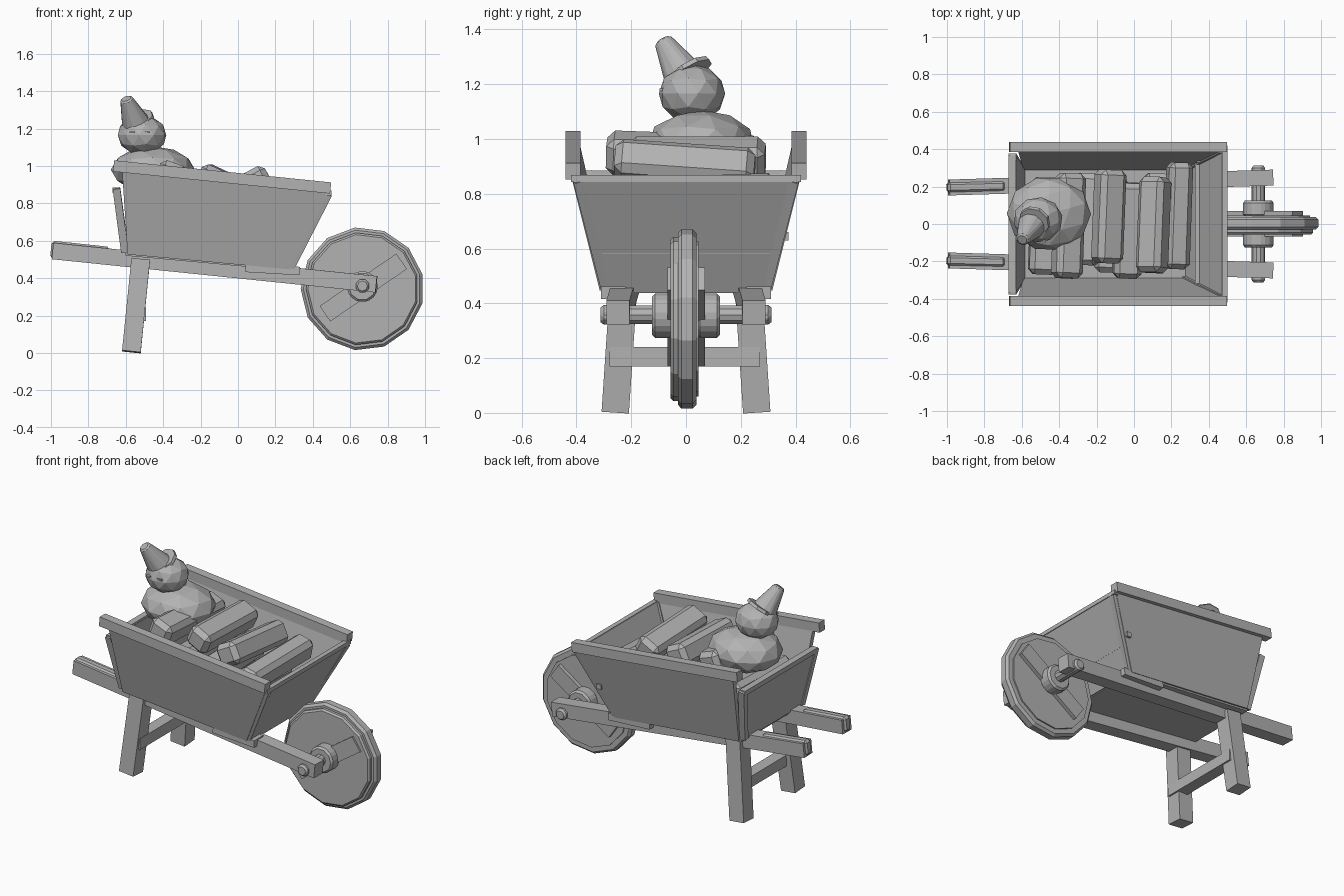
import bpy, bmesh, math
from mathutils import Vector, Matrix

old = bpy.data.objects.get("Cube")
if old:
    bpy.data.objects.remove(old, do_unlink=True)

grey = bpy.data.materials.new("plain_grey")
grey.use_nodes = True
grey.diffuse_color = (0.45, 0.45, 0.45, 1)
bsdf = grey.node_tree.nodes["Principled BSDF"]
bsdf.inputs["Base Color"].default_value = grey.diffuse_color
bsdf.inputs["Roughness"].default_value = 0.8

X, Y, Z = Vector((1, 0, 0)), Vector((0, 1, 0)), Vector((0, 0, 1))
SIDES = ((1, "left"), (-1, "right"))


def finish(name, bm, bevel=0):
    bmesh.ops.recalc_face_normals(bm, faces=bm.faces)
    mesh = bpy.data.meshes.new(name)
    bm.to_mesh(mesh)
    bm.free()
    mesh.materials.append(grey)
    ob = bpy.data.objects.new(name, mesh)
    bpy.context.collection.objects.link(ob)
    if bevel:
        mod = ob.modifiers.new("edge_chamfer", "BEVEL")
        mod.width = bevel
        mod.segments = 1
    return ob


def frame(p, q, up=Z, roll=0):
    """Matrix whose x axis runs from p to q, centred between them."""
    p, q = Vector(p), Vector(q)
    d = (q - p).normalized()
    side = up.cross(d).normalized()
    m = Matrix((d, side, d.cross(side))).transposed().to_4x4()
    return Matrix.Translation((p + q) / 2) @ m @ Matrix.Rotation(math.radians(roll), 4, "X")


def bar(name, p, q, w, h, bevel=0, up=Z, roll=0):
    bm = bmesh.new()
    length = (Vector(q) - Vector(p)).length
    bmesh.ops.create_cube(bm, size=1)
    bm.transform(frame(p, q, up, roll) @ Matrix.Diagonal((length, w, h, 1)))
    return finish(name, bm, bevel)


def rod(name, p, q, r1, r2, sides=10, bevel=0, up=Z):
    bm = bmesh.new()
    length = (Vector(q) - Vector(p)).length
    bmesh.ops.create_cone(bm, cap_ends=True, segments=sides, radius1=r1,
                          radius2=r2, depth=length)
    bm.transform(frame(p, q, up) @ Matrix.Rotation(math.pi / 2, 4, "Y"))
    return finish(name, bm, bevel)


def panel(name, corners, t):
    """Flat board: a quad thickened evenly about its plane."""
    c = [Vector(v) for v in corners]
    n = (c[1] - c[0]).cross(c[3] - c[0]).normalized() * t / 2
    bm = bmesh.new()
    a = [bm.verts.new(v - n) for v in c]
    b = [bm.verts.new(v + n) for v in c]
    bm.faces.new(a)
    bm.faces.new(b)
    for i in range(4):
        j = (i + 1) % 4
        bm.faces.new((a[i], a[j], b[j], b[i]))
    return finish(name, bm)


def ball(name, centre, size, turn=0):
    bm = bmesh.new()
    bmesh.ops.create_icosphere(bm, subdivisions=2, radius=1)
    bm.transform(Matrix.Translation(centre) @ Matrix.Diagonal((*size, 1))
                 @ Matrix.Rotation(turn, 4, "Z"))
    return finish(name, bm)


# Frame: shafts, grips, legs and the wedges under the tray
for s, side in SIDES:
    bar(side + "_shaft", (-0.99, s * 0.195, 0.545), (0.74, s * 0.248, 0.367), 0.085, 0.088)
    bar(side + "_grip", (-1.0, s * 0.195, 0.553), (-0.69, s * 0.203, 0.52), 0.06, 0.095, 0.015)
    bar(side + "_leg", (-0.52, s * 0.225, 0.5), (-0.57, s * 0.258, 0.006), 0.1, 0.1, up=X)
    bar(side + "_wedge", (0.04, s * 0.265, 0.455), (0.33, s * 0.265, 0.438), 0.09, 0.045)
bar("leg_crossbar", (-0.53, -0.28, 0.205), (-0.53, 0.27, 0.205), 0.075, 0.07)

# Tray: floor, flared walls, rails and corner battens
panel("tray_floor", ((-0.6, -0.3, 0.535), (0.28, -0.3, 0.455),
                     (0.28, 0.3, 0.455), (-0.6, 0.3, 0.535)), 0.03)
for s, side in SIDES:
    panel(side + "_wall", ((-0.59, s * 0.3, 0.53), (0.28, s * 0.3, 0.45),
                           (0.49, s * 0.405, 0.87), (-0.62, s * 0.405, 0.99)), 0.03)
    bar(side + "_rail", (-0.665, s * 0.412, 1.0), (0.495, s * 0.412, 0.882), 0.055, 0.06)
    bar(side + "_front_batten", (0.48, s * 0.395, 0.85), (0.28, s * 0.295, 0.46), 0.035, 0.045, up=X)
    bar(side + "_back_batten", (-0.65, s * 0.36, 0.88), (-0.605, s * 0.285, 0.54), 0.035, 0.04, up=X)
panel("front_wall", ((0.28, -0.3, 0.445), (0.28, 0.3, 0.445),
                     (0.485, 0.41, 0.855), (0.485, -0.41, 0.855)), 0.03)
panel("back_wall", ((-0.6, -0.295, 0.54), (-0.6, 0.295, 0.54),
                    (-0.645, 0.36, 0.87), (-0.645, -0.36, 0.87)), 0.035)
bar("front_lip", (0.485, -0.42, 0.855), (0.485, 0.42, 0.855), 0.03, 0.025)
bar("back_lip", (-0.65, -0.365, 0.87), (-0.65, 0.365, 0.87), 0.04, 0.03)
bar("front_inner_cleat", (0.345, -0.33, 0.6), (0.345, 0.33, 0.6), 0.04, 0.04)
bar("side_peg", (0.35, 0.33, 0.645), (0.35, 0.375, 0.645), 0.03, 0.03)

# Wheel with a tyre, planked disc, hub and axle
WX, WZ = 0.665, 0.343


def wheel_rod(name, y0, y1, r, sides, bevel=0, z=WZ):
    return rod(name, (WX, y0, z), (WX, y1, z), r, r, sides, bevel)


wheel_rod("wheel_tyre", -0.03, 0.038, 0.33, 13, 0.014)
wheel_rod("wheel_disc", -0.056, 0.03, 0.302, 13, 0.01)
wheel_rod("wheel_back_disc", 0.03, 0.046, 0.285, 13)
for y, label in ((-0.052, "front"), (0.055, "back")):
    bar("wheel_plank_" + label, (0.465, y, 0.21), (0.875, y, 0.49), 0.03, 0.1)
wheel_rod("axle", -0.3, 0.3, 0.036, 10, z=0.358)
for s, side in SIDES:
    wheel_rod(side + "_hub", s * 0.04, s * 0.125, 0.085, 10, 0.012, z=0.355)
    wheel_rod(side + "_axle_cap", s * 0.27, s * 0.312, 0.04, 8, 0.012, z=0.358)

# Cargo blocks: x, height, y ends, end tilt, roll, width
blocks = (
    (-0.135, 0.925, -0.21, 0.29, 0.0, 25, 0.15),
    (0.105, 0.9, -0.26, 0.25, -0.035, -28, 0.15),
    (-0.35, 0.94, -0.29, 0.27, -0.02, 20, 0.15),
    (0.235, 0.79, -0.24, 0.33, 0.02, 12, 0.13),
    (-0.03, 0.78, -0.29, 0.22, 0.03, 8, 0.15),
    (-0.25, 0.77, -0.22, 0.27, 0.0, -10, 0.15),
    (-0.48, 0.77, -0.27, 0.25, 0.0, 5, 0.15),
    (0.12, 0.63, -0.25, 0.27, 0.0, 5, 0.16),
    (-0.12, 0.63, -0.26, 0.25, 0.0, -6, 0.16),
    (-0.36, 0.65, -0.25, 0.26, 0.0, 8, 0.16),
)
for i, (x, z, y0, y1, tilt, roll, w) in enumerate(blocks):
    bar("cargo_block_%d" % (i + 1), (x - 0.01, y0, z - tilt / 2),
        (x + 0.01, y1, z + tilt / 2), w, 0.14, 0.028, roll=roll)

# Seated round figure with a leaning hat
ball("figure_body", (-0.455, 0.055, 0.98), (0.225, 0.2, 0.125), 0.3)
ball("figure_head", (-0.513, 0.022, 1.165), (0.132, 0.122, 0.108), 0.5)
hat_base, hat_tip = Vector((-0.545, -0.005, 1.225)), Vector((-0.598, -0.085, 1.36))
axis = (hat_tip - hat_base).normalized()
rod("figure_hat", hat_base, hat_tip, 0.08, 0.035, 9, 0.008, up=X)
brim = Vector((-0.53, 0.018, 1.24))
rod("hat_band", brim, brim + axis * 0.018, 0.088, 0.084, 9, up=X)
for dx in (-0.035, 0.045):
    bar("figure_eye", (-0.545 + dx, -0.085, 1.18), (-0.515 + dx, -0.085, 1.18), 0.025, 0.009)
